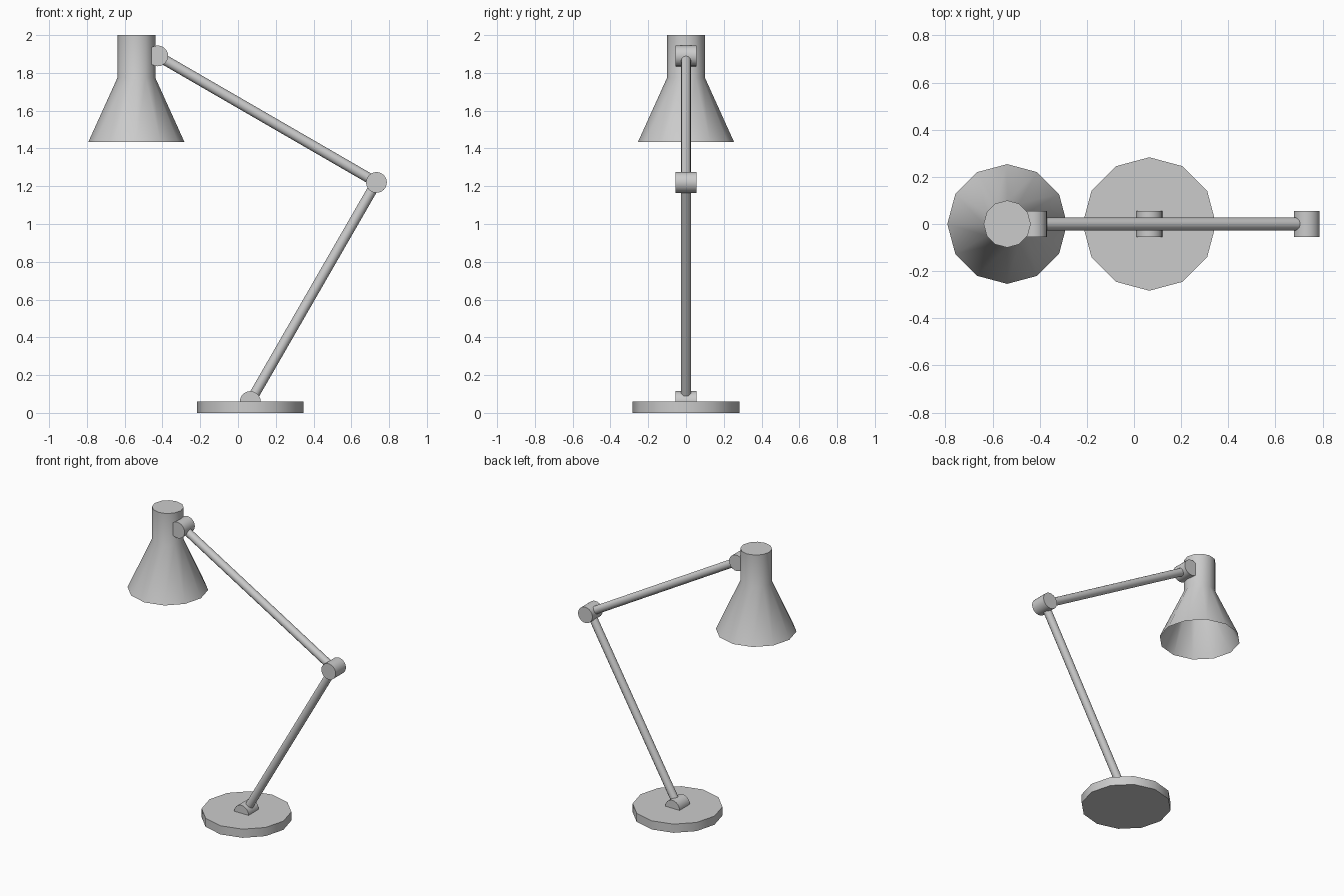
import bpy
import bmesh
from math import radians, pi, sin, cos
from mathutils import Vector

cube = bpy.data.objects.get("Cube")
if cube:
    bpy.data.objects.remove(cube, do_unlink=True)

# Single painted-metal colour
GREY = (0.6, 0.6, 0.6, 1.0)
metal = bpy.data.materials.new("light grey metal")
metal.use_nodes = True
metal.diffuse_color = GREY
metal.node_tree.nodes["Principled BSDF"].inputs["Base Color"].default_value = GREY


def finish(obj):
    obj.data.materials.append(metal)
    bpy.ops.object.select_all(action="DESELECT")
    obj.select_set(True)
    bpy.context.view_layer.objects.active = obj
    bpy.ops.object.shade_smooth_by_angle(angle=radians(40))


def rod(name, start, end, radius, sides):
    """Capped cylinder between two points."""
    start, end = Vector(start), Vector(end)
    axis = end - start
    bpy.ops.mesh.primitive_cylinder_add(
        vertices=sides, radius=radius, depth=axis.length, location=(start + end) / 2)
    obj = bpy.context.object
    obj.name = name
    obj.rotation_euler = axis.to_track_quat("Z", "Y").to_euler()
    finish(obj)


# Pivot points of the arm
base_pivot = Vector((0.065, 0, 0.06))
elbow_pivot = Vector((0.733, 0, 1.22))
head_pivot = Vector((-0.425, 0, 1.89))

# Weighted base and the two arm rods
rod("base", (0.065, 0, 0), base_pivot, 0.283, 12)
rod("lower_arm", base_pivot, elbow_pivot, 0.027, 12)
rod("upper_arm", elbow_pivot, head_pivot, 0.027, 12)

# Hinge barrels, lying front to back
half = Vector((0, 0.056, 0))
for name, pivot in (("base_joint", base_pivot), ("elbow_joint", elbow_pivot),
                    ("head_joint", head_pivot)):
    rod(name, pivot - half, pivot + half, 0.055, 24)

# Lamp shade: thin flared shell, closed at the top and open below
SIDES = 12
bm = bmesh.new()
rings = []
for radius, z in ((0.254, 1.435), (0.1, 1.775), (0.1, 2.0)):
    rings.append([bm.verts.new((radius * cos(2 * pi * i / SIDES),
                                radius * sin(2 * pi * i / SIDES), z))
                  for i in range(SIDES)])
for low, high in zip(rings, rings[1:]):
    for i in range(SIDES):
        j = (i + 1) % SIDES
        bm.faces.new((low[i], low[j], high[j], high[i]))
bm.faces.new(rings[-1])
mesh = bpy.data.meshes.new("lamp_shade")
bm.to_mesh(mesh)
bm.free()
shade = bpy.data.objects.new("lamp_shade", mesh)
shade.location.x = -0.538
bpy.context.collection.objects.link(shade)
finish(shade)
